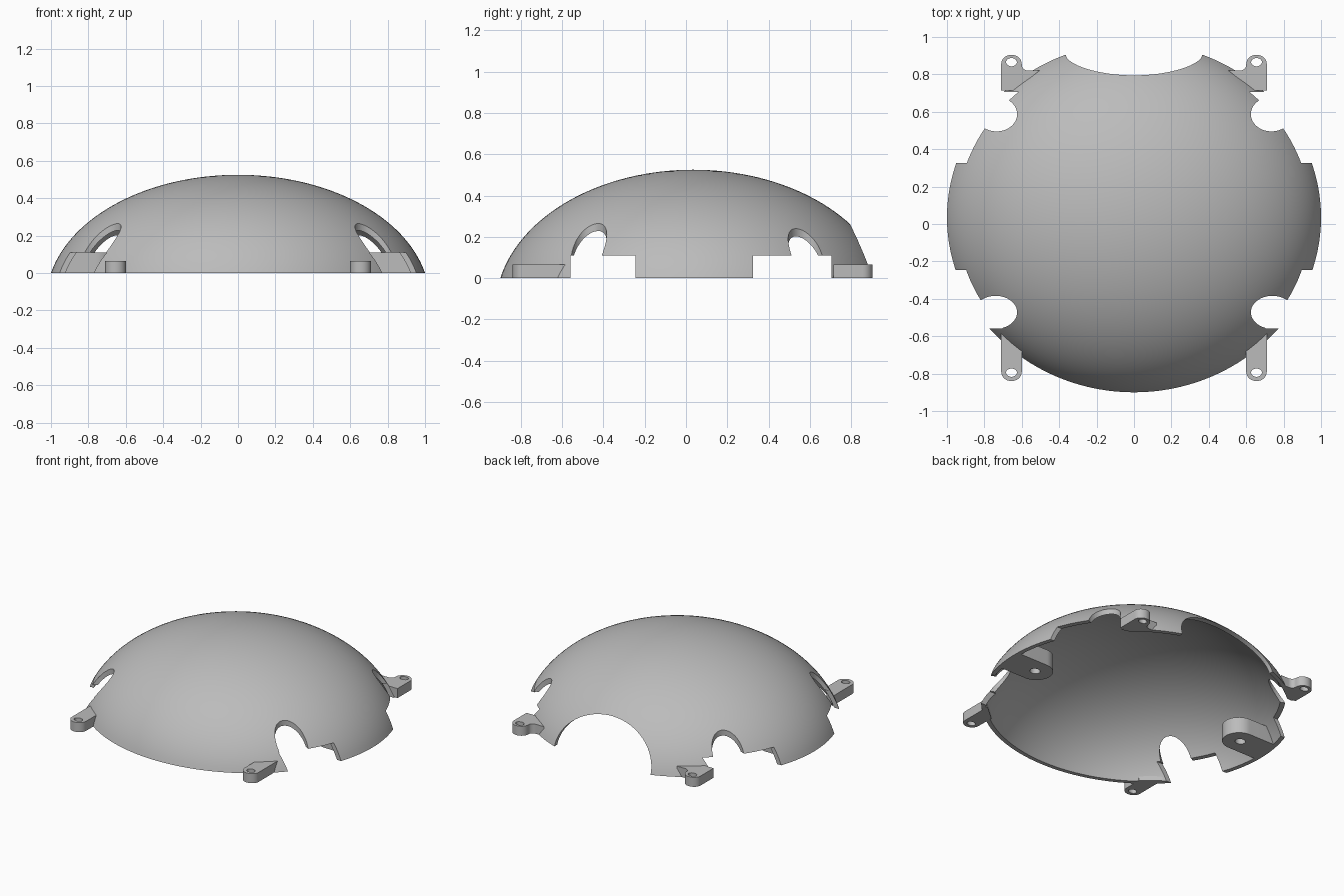
import bpy, bmesh, math
from mathutils import Matrix

if "Cube" in bpy.data.objects:
    bpy.data.objects.remove(bpy.data.objects["Cube"], do_unlink=True)

grey = bpy.data.materials.new("plain_grey")
grey.use_nodes = True
grey.diffuse_color = (0.5, 0.5, 0.5, 1)
grey.node_tree.nodes["Principled BSDF"].inputs["Base Color"].default_value = (0.5, 0.5, 0.5, 1)

CENTRE_Y, DEPTH = 0.035, 0.935   # dome centre and its half depth
SINK, HEIGHT, WALL = 0.15, 0.525, 0.028
SIDES = 128


def activate(obj):
    bpy.ops.object.select_all(action='DESELECT')
    obj.select_set(True)
    bpy.context.view_layer.objects.active = obj


def add_mesh(name, bm):
    bmesh.ops.recalc_face_normals(bm, faces=bm.faces)
    mesh = bpy.data.meshes.new(name)
    bm.to_mesh(mesh)
    bm.free()
    mesh.materials.append(grey)
    obj = bpy.data.objects.new(name, mesh)
    bpy.context.collection.objects.link(obj)
    return obj


def boolean(obj, tool, operation):
    mod = obj.modifiers.new("trim", 'BOOLEAN')
    mod.operation, mod.object, mod.solver = operation, tool, 'EXACT'
    activate(obj)
    bpy.ops.object.modifier_apply(modifier=mod.name)
    bpy.data.objects.remove(tool, do_unlink=True)


def smooth(obj):
    activate(obj)
    bpy.ops.object.shade_smooth_by_angle(angle=math.radians(30))


def arc_profile(shrink):
    # part of an ellipse from the rim (z = 0) up to the apex
    tall = HEIGHT + SINK - shrink
    wide = 1 / math.sqrt(1 - (SINK / (HEIGHT + SINK)) ** 2) - shrink
    start = math.asin(SINK / tall)
    steps = 32
    angles = [start + (math.pi / 2 - start) * i / steps for i in range(steps + 1)]
    return [(wide * math.cos(a), tall * math.sin(a) - SINK) for a in angles]


def revolve(name, profile):
    bm = bmesh.new()
    verts = [bm.verts.new((max(r, 0), 0, z)) for r, z in profile]
    edges = [bm.edges.new(pair) for pair in zip(verts, verts[1:])]
    bmesh.ops.spin(bm, geom=verts + edges, cent=(0, 0, 0), axis=(0, 0, 1),
                   angle=math.tau, steps=SIDES, use_merge=True)
    bmesh.ops.remove_doubles(bm, verts=bm.verts, dist=1e-5)
    bmesh.ops.transform(bm, verts=bm.verts, matrix=Matrix.Translation((0, CENTRE_Y, 0))
                        @ Matrix.Diagonal((1, DEPTH, 1, 1)))
    return add_mesh(name, bm)


def box_cutter(x, y0, y1, z1):
    bm = bmesh.new()
    bmesh.ops.create_cube(bm, size=1, matrix=Matrix.Translation((x, (y0 + y1) / 2, z1 - 0.5))
                          @ Matrix.Diagonal((0.6, y1 - y0, 1, 1)))
    return add_mesh("cutter", bm)


def round_cutter(matrix):
    bm = bmesh.new()
    bmesh.ops.create_cone(bm, cap_ends=True, segments=64, radius1=1, radius2=1,
                          depth=1, matrix=matrix)
    return add_mesh("cutter", bm)


def ellipse(cx, cy, rx, ry, start=0, end=math.tau, steps=32):
    return [(cx + rx * math.cos(start + (end - start) * i / steps),
             cy + ry * math.sin(start + (end - start) * i / steps)) for i in range(steps + 1)]


def plate(name, outline, hole, thick, flip=1):
    # flat outline with a hole, extruded up from the ground
    curve = bpy.data.curves.new(name, 'CURVE')
    curve.dimensions, curve.fill_mode, curve.extrude = '2D', 'BOTH', thick / 2
    for pts in (outline, hole[:-1]):
        spline = curve.splines.new('POLY')
        spline.points.add(len(pts) - 1)
        for point, (x, y) in zip(spline.points, pts):
            point.co = (x * flip, y, 0, 1)
        spline.use_cyclic_u = True
    temp = bpy.data.objects.new(name + "_outline", curve)
    bpy.context.collection.objects.link(temp)
    bpy.context.view_layer.update()
    bm = bmesh.new()
    bm.from_mesh(temp.to_mesh())
    temp.to_mesh_clear()
    bpy.data.objects.remove(temp, do_unlink=True)
    bmesh.ops.remove_doubles(bm, verts=bm.verts, dist=1e-5)
    bmesh.ops.translate(bm, verts=bm.verts, vec=(0, 0, thick / 2))
    return add_mesh(name, bm)


# Thin domed shell
outer, inner = arc_profile(0), arc_profile(WALL)
shell = revolve("dome_shell", outer + inner[::-1] + outer[:1])

# Rim steps and round notches on both sides
for side in (1, -1):
    for y0, y1 in ((-0.56, -0.245), (0.325, 0.705)):
        boolean(shell, box_cutter(side * 0.8, y0, y1, 0.11), 'DIFFERENCE')
    for x, y, rx, ry in ((0.74, -0.472, 0.115, 0.088), (0.735, 0.587, 0.11, 0.092)):
        boolean(shell, round_cutter(Matrix.Translation((side * x, y, 0.3))
                                    @ Matrix.Diagonal((rx, ry, 1, 1))), 'DIFFERENCE')

# Arched opening at the back
boolean(shell, round_cutter(Matrix.Translation((0, 0.9, 0)) @ Matrix.Diagonal((0.365, 0.8, 0.262, 1))
                            @ Matrix.Rotation(math.pi / 2, 4, 'X')), 'DIFFERENCE')
smooth(shell)

# Screw lugs outside the rim, mirrored left and right
front = ellipse(0.655, -0.79, 0.055, 0.05, math.pi, math.tau, 16) + [(0.71, -0.57), (0.6, -0.665)]
back = (ellipse(0.655, 0.855, 0.055, 0.05, 0, math.pi, 16)
        + ellipse(0.565, 0.85, 0.035, 0.03, 0, -math.pi / 2, 8)
        + [(0.505, 0.82), (0.64, 0.715), (0.71, 0.715)])
for side, word in ((1, "left"), (-1, "right")):
    smooth(plate("front_lug_" + word, front, ellipse(0.655, -0.795, 0.029, 0.022), 0.065, side))
    smooth(plate("back_lug_" + word, back, ellipse(0.655, 0.865, 0.029, 0.022), 0.065, side))

# Larger mounts inside the side tabs, trimmed to the dome
for side, word in ((1, "left"), (-1, "right")):
    y = CENTRE_Y - side * 0.075
    outline = ellipse(0.76, y, 0.105, 0.105, math.pi / 2, math.pi * 1.5, 24)
    outline += [(1.05, y - 0.105), (1.05, y + 0.105)]
    mount = plate("side_mount_" + word, outline, ellipse(0.77, y, 0.034, 0.03), 0.11, side)
    limit = arc_profile(WALL / 2)
    limit = [(0, -0.1), (limit[0][0], -0.1)] + limit
    boolean(mount, revolve("cutter", limit), 'INTERSECT')
    smooth(mount)
